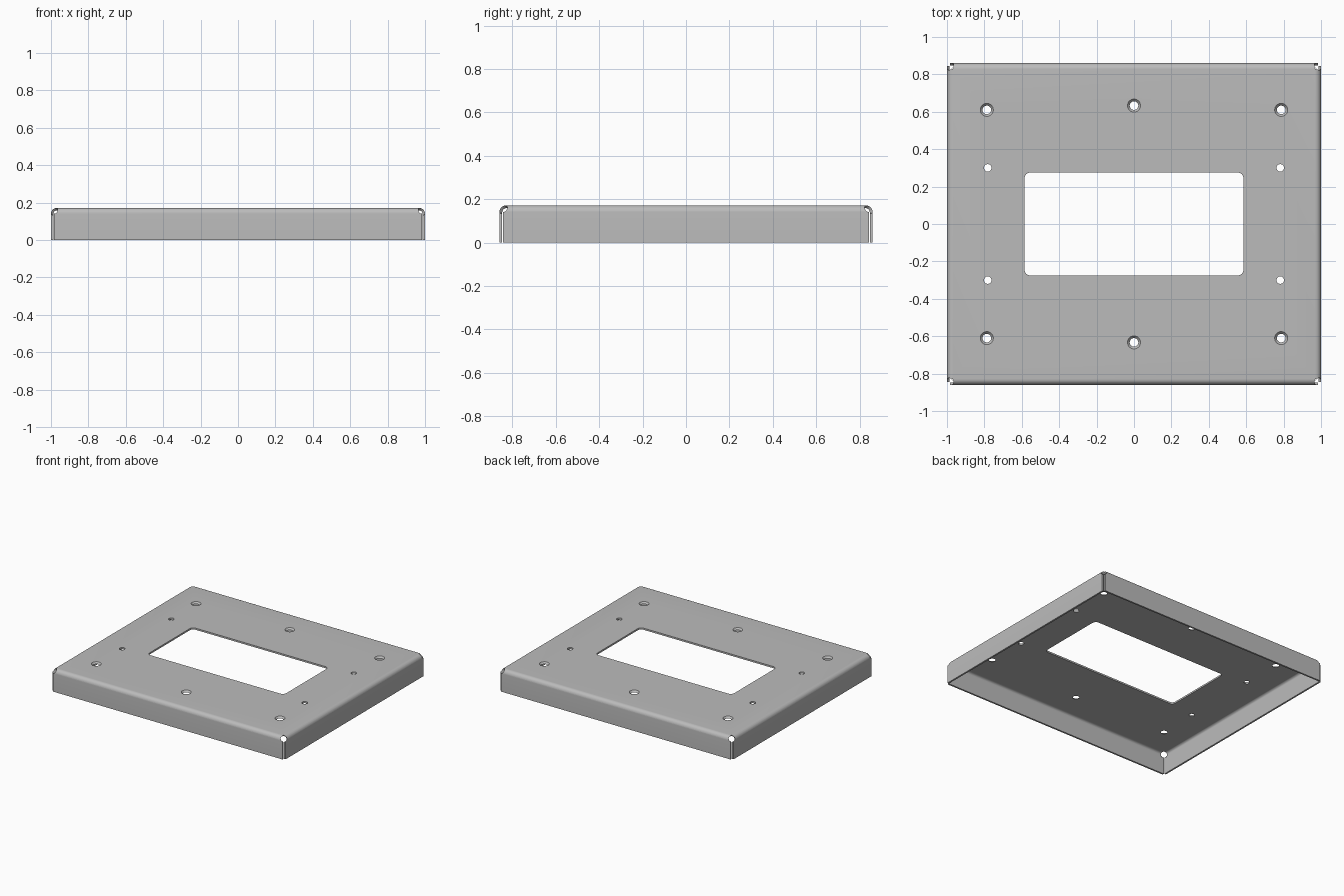
import bpy, bmesh, math
from mathutils import Matrix, Vector

if "Cube" in bpy.data.objects:
    bpy.data.objects.remove(bpy.data.objects["Cube"])

HX, HY, H = 1.0, 0.86, 0.172      # half sizes and height
T, R = 0.013, 0.032               # sheet thickness, outer bend radius
GAP = 0.016                       # flange end setback at open corners
STEPS = 8


def make_object(name, bm):
    bmesh.ops.recalc_face_normals(bm, faces=bm.faces[:])
    mesh = bpy.data.meshes.new(name)
    bm.to_mesh(mesh)
    bm.free()
    obj = bpy.data.objects.new(name, mesh)
    bpy.context.collection.objects.link(obj)
    return obj


# Folded outer skin: flat top with four bent flanges sharing its edges
bm = bmesh.new()
ix, iy = HX - R, HY - R
corners = [bm.verts.new(p) for p in
           ((-ix, -iy, H), (ix, -iy, H), (ix, iy, H), (-ix, iy, H))]
bm.faces.new(corners)

# Bend profile: (outward distance, height, sideways growth)
profile = []
for i in range(1, STEPS + 1):
    a = math.pi / 2 * i / STEPS
    profile.append((R * math.sin(a), H - R + R * math.cos(a),
                    (R - GAP) * i / STEPS))
profile.append((R, 0.0, R - GAP))

for i in range(4):
    va, vb = corners[i], corners[(i + 1) % 4]
    pa, pb = va.co.copy(), vb.co.copy()
    along = (pb - pa).normalized()
    out = Vector((along.y, -along.x, 0))
    for d, z, grow in profile:
        na = bm.verts.new(pa + out * d - along * grow + Vector((0, 0, z - H)))
        nb = bm.verts.new(pb + out * d + along * grow + Vector((0, 0, z - H)))
        bm.faces.new((va, na, nb, vb))
        va, vb = na, nb
cover = make_object("folded_cover", bm)
if cover.data.polygons[0].normal.z < 0:
    cover.data.flip_normals()

# Cutters: screw holes, window and corner reliefs
bm = bmesh.new()


def cut_cone(r1, r2, depth, matrix):
    bmesh.ops.create_cone(bm, cap_ends=True, segments=32, radius1=r1,
                          radius2=r2, depth=depth, matrix=matrix)


zmid = H - T / 2
for sy in (-1, 1):
    for x, y in ((-0.787, 0.61), (0, 0.633), (0.787, 0.61)):
        cut_cone(0.017, 0.041, 2 * T, Matrix.Translation((x, sy * y, zmid)))
    for sx in (-1, 1):
        cut_cone(0.02, 0.02, 0.06,
                 Matrix.Translation((sx * 0.782, sy * 0.3, zmid)))
        rot = Vector((sx, sy, 1)).to_track_quat('Z', 'Y').to_matrix().to_4x4()
        cut_cone(0.022, 0.022, 0.12, Matrix.Translation(
            (sx * (HX - 0.018), sy * (HY - 0.018), H - 0.018)) @ rot)

wx, wy, wr = 0.585, 0.275, 0.03
ring = []
for q, (sx, sy) in enumerate(((1, 1), (-1, 1), (-1, -1), (1, -1))):
    for k in range(9):
        a = math.pi / 2 * (q + k / 8)
        ring.append(bm.verts.new((sx * (wx - wr) + wr * math.cos(a),
                                  sy * (wy - wr) + wr * math.sin(a), H - 0.05)))
face = bm.faces.new(ring)
ext = bmesh.ops.extrude_face_region(bm, geom=[face], use_keep_orig=True)
bmesh.ops.translate(bm, vec=(0, 0, 0.1),
                    verts=[g for g in ext["geom"]
                           if isinstance(g, bmesh.types.BMVert)])
cutter = make_object("hole_cutter", bm)
cutter.hide_render = True

# Thicken inward, cut, and finish shading
solid = cover.modifiers.new("thickness", 'SOLIDIFY')
solid.thickness = T
solid.offset = -1
solid.use_even_offset = True
cut = cover.modifiers.new("holes", 'BOOLEAN')
cut.operation = 'DIFFERENCE'
cut.solver = 'EXACT'
cut.object = cutter

bpy.context.view_layer.objects.active = cover
cover.select_set(True)
for m in ("thickness", "holes"):
    bpy.ops.object.modifier_apply(modifier=m)
bpy.data.objects.remove(cutter)
bpy.ops.object.shade_smooth_by_angle(angle=math.radians(30))

# Dark grey sheet metal
steel = bpy.data.materials.new("dark_grey_metal")
steel.diffuse_color = (0.5, 0.5, 0.5, 1)
steel.use_nodes = True
steel.node_tree.nodes["Principled BSDF"].inputs["Base Color"].default_value = steel.diffuse_color
cover.data.materials.clear()
cover.data.materials.append(steel)
